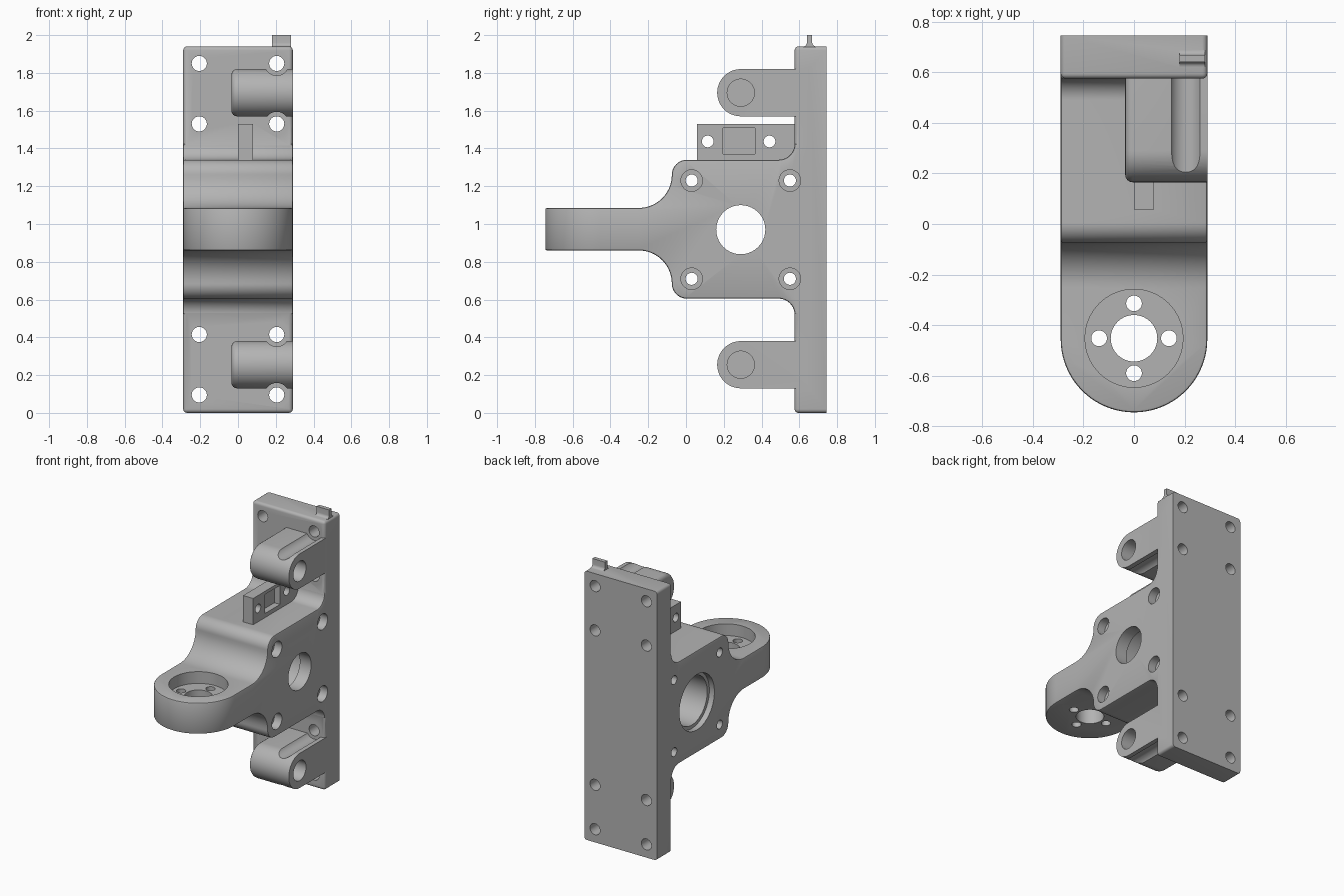
import bpy, bmesh
from math import pi, sin, cos, radians
from mathutils import Matrix, Vector

if "Cube" in bpy.data.objects:
    bpy.data.objects.remove(bpy.data.objects["Cube"])

grey = bpy.data.materials.new("plain_grey")
grey.use_nodes = True
grey.diffuse_color = (0.45, 0.45, 0.45, 1)
grey.node_tree.nodes["Principled BSDF"].inputs["Base Color"].default_value = (0.45, 0.45, 0.45, 1)

W = 0.29            # half width of the whole body
PLATE = 0.575       # front face of the back plate


def finish(name, bm):
    bmesh.ops.recalc_face_normals(bm, faces=bm.faces[:])
    me = bpy.data.meshes.new(name)
    bm.to_mesh(me)
    bm.free()
    ob = bpy.data.objects.new(name, me)
    bpy.context.collection.objects.link(ob)
    me.materials.append(grey)
    return ob


def arc(cu, cv, r, a0, a1, n=14):
    steps = [radians(a0 + (a1 - a0) * i / n) for i in range(n + 1)]
    return [(cu + r * cos(a), cv + r * sin(a)) for a in steps]


def prism(name, pts, axis, lo, hi, bevel=0, pick=None):
    """Extrude a closed outline along an axis, bevelling the picked edges."""
    place = {"X": lambda u, v, w: (w, u, v), "Y": lambda u, v, w: (u, w, v),
             "Z": lambda u, v, w: (u, v, w)}[axis]
    bm = bmesh.new()
    face = bm.faces.new([bm.verts.new(place(u, v, lo)) for u, v in pts])
    out = bmesh.ops.extrude_face_region(bm, geom=[face])
    moved = [g for g in out["geom"] if isinstance(g, bmesh.types.BMVert)]
    bmesh.ops.translate(bm, verts=moved, vec=Vector(place(0, 0, hi - lo)))
    if bevel:
        edges = [e for e in bm.edges if pick(e)]
        bmesh.ops.bevel(bm, geom=edges, offset=bevel, segments=4, profile=0.5, affect='EDGES')
    return finish(name, bm)


def box(name, x, y, z, bevel=0, pick=None):
    outline = [(x[0], z[0]), (x[1], z[0]), (x[1], z[1]), (x[0], z[1])]
    return prism(name, outline, "Y", y[0], y[1], bevel, pick)


def rod(axis, u, v, r, lo, hi):
    return prism("cutter", arc(u, v, r, 0, 360, 40)[:-1], axis, lo, hi)


def apply(ob, mod):
    bpy.context.view_layer.objects.active = ob
    bpy.ops.object.modifier_apply(modifier=mod.name)


def combine(ob, other, operation):
    mod = ob.modifiers.new("combine", 'BOOLEAN')
    mod.operation, mod.object, mod.solver = operation, other, 'EXACT'
    apply(ob, mod)
    bpy.data.objects.remove(other)


# Back plate, rounded everywhere but at the rear face
body = box("bracket_body", (-W, W), (PLATE, 0.745), (0, 1.94), 0.02,
           lambda e: min(v.co.y for v in e.verts) < 0.6)

# Hub and arm side profile, trimmed to the rounded plan of the arm
profile = [(-0.9, 0.86)]
profile += arc(-0.25, 0.685, 0.175, 90, 0)
profile += arc(0.005, 0.685, 0.08, 180, 270)
profile += arc(0.49, 0.52, 0.085, 90, 0)
profile += [(0.65, 0.52), (0.65, 1.425)]
profile += arc(0.49, 1.425, 0.085, 0, -90)
profile += arc(0.005, 1.26, 0.08, 90, 180)
profile += arc(-0.25, 1.26, 0.175, 0, -90)
profile += [(-0.9, 1.085)]
hub = prism("hub_and_arm", profile, "X", -0.5, 0.5)
plan = [(W, 0.8), (-W, 0.8)] + arc(0, -0.455, W, 180, 360, 40)
combine(hub, prism("plan_trim", plan, "Z", 0.3, 1.7), 'INTERSECT')
soft = hub.modifiers.new("soft_edges", 'BEVEL')
soft.width, soft.segments, soft.angle_limit = 0.01, 2, radians(40)
apply(hub, soft)
combine(body, hub, 'UNION')

# Two pivot lugs with rounded noses
for z in (0.255, 1.695):
    outline = [(0.65, z + 0.125)] + arc(0.29, z, 0.125, 90, 270, 24) + [(0.65, z - 0.125)]
    lug = prism("lug", outline, "X", -0.035, W, 0.03,
                lambda e: all(v.co.x < 0 for v in e.verts))
    combine(body, lug, 'UNION')
    combine(body, rod("X", 0.29, z, 0.072, 0.02, 0.5), 'DIFFERENCE')

# Sensor mount on top of the hub, with a pocket and two holes
mount = box("sensor_mount", (0, 0.08), (0.058, 0.62), (1.3, 1.53))
combine(mount, box("pocket", (0.035, 0.2), (0.195, 0.365), (1.37, 1.507)), 'DIFFERENCE')
combine(body, mount, 'UNION')
for y in (0.115, 0.442):
    combine(body, rod("X", y, 1.437, 0.031, -0.1, 0.2), 'DIFFERENCE')

# Small flag on the top edge with a flared foot
flag = [(0.622, 1.9), (0.688, 1.9), (0.688, 1.94)] + arc(0.688, 1.96, 0.02, 270, 180, 5)
flag += [(0.668, 2.0), (0.64, 2.0)] + arc(0.62, 1.96, 0.02, 0, -90, 5)
combine(body, prism("flag", flag, "X", 0.18, 0.28), 'UNION')

# Plate screw holes, with driver clearance past the lugs
for z in (0.095, 0.415, 1.53, 1.85):
    combine(body, rod("Y", 0.205, z, 0.064, 0, PLATE), 'DIFFERENCE')
    for x in (-0.205, 0.205):
        combine(body, rod("Y", x, z, 0.04, 0.5, 0.9), 'DIFFERENCE')

# Main bore with a stepped bearing seat on the right
for r, lo, hi in ((0.13, -0.5, 0.5), (0.175, -0.5, 0.2), (0.2, -0.5, -0.25)):
    combine(body, rod("X", 0.29, 0.97, r, lo, hi), 'DIFFERENCE')

# Four counterbored screw holes around the bore
for y in (0.03, 0.55):
    for z in (0.71, 1.23):
        combine(body, rod("X", y, z, 0.032, -0.5, 0.5), 'DIFFERENCE')
        combine(body, rod("X", y, z, 0.057, W - 0.06, 0.5), 'DIFFERENCE')

# Arm socket: recess, centre hole and four small holes
combine(body, rod("Z", 0, -0.452, 0.194, 1.0, 1.2), 'DIFFERENCE')
combine(body, rod("Z", 0, -0.452, 0.092, 0.7, 1.2), 'DIFFERENCE')
for i in range(4):
    a = i * pi / 2
    combine(body, rod("Z", 0.138 * cos(a), -0.452 + 0.138 * sin(a), 0.031, 0.7, 1.2), 'DIFFERENCE')

# Smooth shading with sharp edges kept
bpy.ops.object.select_all(action='DESELECT')
body.select_set(True)
bpy.context.view_layer.objects.active = body
bpy.ops.object.shade_smooth_by_angle(angle=radians(30))
